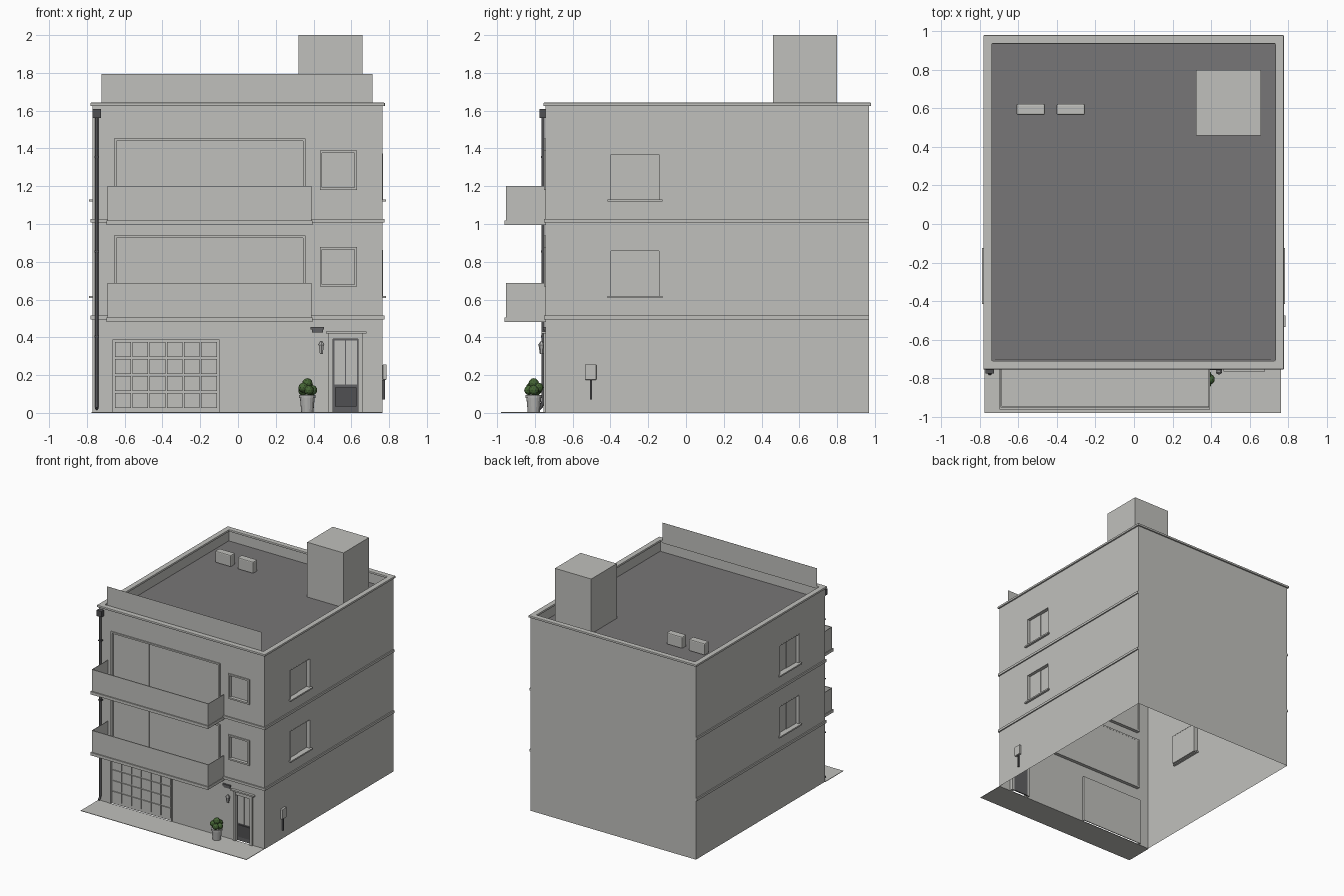
import bpy, bmesh, math, random
from mathutils import Vector, Matrix

if "Cube" in bpy.data.objects:
    bpy.data.objects.remove(bpy.data.objects["Cube"], do_unlink=True)
random.seed(4)


def material(name, *rgb):
    m = bpy.data.materials.new(name)
    m.use_nodes = True
    m.diffuse_color = (*rgb, 1)
    m.node_tree.nodes["Principled BSDF"].inputs["Base Color"].default_value = (*rgb, 1)
    return m


WALL = material("plaster grey", 0.53, 0.53, 0.505)
ROOF = material("roof grey", 0.187, 0.18, 0.184)
METAL = material("dark metal", 0.08, 0.08, 0.085)
DOOR = material("door grey", 0.12, 0.12, 0.125)
POT = material("pot grey", 0.45, 0.45, 0.44)
LEAF = material("leaf green", 0.06, 0.13, 0.035)

# Main outline of the house
LEFT, RIGHT, FRONT, BACK = -0.77, 0.766, -0.743, 0.968
ROOF_Z, TOP = 1.54, 1.624
STOREY = 0.512


def finish(name, bm, mat):
    me = bpy.data.meshes.new(name)
    bm.to_mesh(me)
    bm.free()
    me.materials.append(mat)
    ob = bpy.data.objects.new(name, me)
    bpy.context.collection.objects.link(ob)
    return ob


def bevel(ob, width):
    mod = ob.modifiers.new("bevel", "BEVEL")
    mod.width, mod.segments = width, 2


def boxes(name, mat, *items):
    """Each item is x0, x1, y0, y1, z0, z1."""
    bm = bmesh.new()
    for x0, x1, y0, y1, z0, z1 in items:
        size = Matrix.Diagonal((abs(x1 - x0), abs(y1 - y0), abs(z1 - z0), 1))
        mid = Vector((x0 + x1, y0 + y1, z0 + z1)) / 2
        bmesh.ops.create_cube(bm, size=1, matrix=Matrix.Translation(mid) @ size)
    return finish(name, bm, mat)


def on(side, u, d, z):
    """Point at u along a wall, d outwards from it, at height z."""
    if side == "front":
        return (u, FRONT - d, z)
    if side == "back":
        return (u, BACK + d, z)
    return (RIGHT + d if side == "east" else LEFT - d, u, z)


def wall_boxes(name, mat, side, *items):
    """Each item is u0, u1, d0, d1, z0, z1 against the given wall."""
    out = []
    for u0, u1, d0, d1, z0, z1 in items:
        a, b = on(side, u0, d0, z0), on(side, u1, d1, z1)
        out.append([c for pair in zip(a, b) for c in pair])
    return boxes(name, mat, *out)


def wall(name, side, u0, u1, holes=()):
    us = sorted({u0, u1, *[c for h in holes for c in h[:2]]})
    zs = sorted({0, TOP, *[c for h in holes for c in h[2:]]})
    bm = bmesh.new()
    for a, b in zip(us, us[1:]):
        for c, e in zip(zs, zs[1:]):
            u, z = (a + b) / 2, (c + e) / 2
            if any(h[0] < u < h[1] and h[2] < z < h[3] for h in holes):
                continue
            bm.faces.new([bm.verts.new(on(side, *p)) for p in
                          ((a, 0, c), (b, 0, c), (b, 0, e), (a, 0, e))])
    bmesh.ops.remove_doubles(bm, verts=bm.verts, dist=1e-5)
    out = Vector(on(side, 0, 1, 0)) - Vector(on(side, 0, 0, 0))
    for f in bm.faces:
        f.normal_update()
        if f.normal.dot(out) < 0:
            f.normal_flip()
    return finish(name, bm, WALL)


def window(name, side, hole, panes, trim, proud, depth):
    """Frame standing proud of the wall around stepped panes set back by depth."""
    u0, u1, z0, z1 = hole
    u0, u1, z0, z1 = u0 - 0.002, u1 + 0.002, z0 - 0.002, z1 + 0.002
    d0 = -depth - 0.006
    wall_boxes(name + "_frame", WALL, side,
               (u0, u0 + trim, d0, proud, z0, z1), (u1 - trim, u1, d0, proud, z0, z1),
               (u0 + trim, u1 - trim, d0, proud, z1 - trim, z1),
               (u0 + trim, u1 - trim, d0, proud, z0, z0 + trim))
    w = (u1 - u0 - 2 * trim) / panes
    wall_boxes(name + "_panes", WALL, side,
               *[(u0 + trim + i * w, u0 + trim + (i + 1) * w, d0 + 0.001,
                  -depth + 0.005 * (panes - 1 - i), z0 + trim, z1 - trim) for i in range(panes)])


# Walls with their openings
garage = (-0.673, -0.09, 0, 0.398)
entry = (0.48, 0.66, 0, 0.42)
big = [(-0.655, 0.355, 0.505 + s, 0.938 + s) for s in (0, STOREY)]
small = [(0.435, 0.628, 0.67 + s, 0.876 + s) for s in (0, STOREY)]
flank = [(-0.4, -0.14, 0.615 + s, 0.86 + s) for s in (0, STOREY)]
wall("front_wall", "front", LEFT, RIGHT, [garage, entry] + big + small)
wall("back_wall", "back", LEFT, RIGHT)
for side in ("east", "west"):
    wall(side + "_wall", side, FRONT, BACK, flank)

# Windows, sills and storey bands
for i in range(2):
    window(f"balcony_window_{i}", "front", big[i], 3, 0.013, 0.01, 0.022)
    window(f"small_window_{i}", "front", small[i], 1, 0.013, 0.01, 0.018)
    band = 0.495 + i * STOREY
    wall_boxes(f"front_band_{i}", WALL, "front",
               (LEFT - 0.01, RIGHT + 0.01, 0, 0.01, band, band + 0.02))
    for side in ("east", "west"):
        window(f"{side}_window_{i}", side, flank[i], 2, 0.005, 0.001, 0.03)
        u0, u1, z0, z1 = flank[i]
        wall_boxes(f"{side}_sill_{i}", WALL, side,
                   (u0 - 0.015, u1 + 0.015, -0.02, 0.018, z0 - 0.008, z0 + 0.004))
        wall_boxes(f"{side}_band_{i}", WALL, side, (FRONT, BACK, 0, 0.01, band, band + 0.02))

# Balconies: slab with thin parapet panels
for i in range(2):
    z = 0.482 + i * STOREY
    top = z + 0.206
    boxes(f"balcony_{i}", WALL,
          (-0.697, 0.394, -0.962, FRONT, z, z + 0.024),
          (-0.692, 0.39, -0.952, -0.944, z + 0.024, top),
          (-0.692, -0.688, -0.944, FRONT, z + 0.024, top),
          (0.386, 0.39, -0.944, FRONT, z + 0.024, top))


def ring(name, grow, width, z0, z1):
    """Rectangular ring following the outline of the house."""
    bm = bmesh.new()
    loops = []
    for g, z in ((grow, z0), (grow, z1), (grow - width, z1), (grow - width, z0)):
        a, b, c, e = LEFT - g, RIGHT + g, FRONT - g, BACK + g
        loops.append([bm.verts.new((x, y, z)) for x, y in ((a, c), (b, c), (b, e), (a, e))])
    for p, q in zip(loops, loops[1:] + loops[:1]):
        for i in range(4):
            j = (i + 1) % 4
            bm.faces.new((p[i], p[j], q[j], q[i]))
    return finish(name, bm, WALL)


# Roof, parapet, coping and raised front screen
boxes("roof", ROOF, (LEFT + 0.001, RIGHT - 0.001, FRONT + 0.001, BACK - 0.001,
                     ROOF_Z - 0.004, ROOF_Z))
ring("parapet_lining", -0.016, 0.006, ROOF_Z, TOP)
bevel(ring("coping", 0.012, 0.045, TOP, TOP + 0.018), 0.004)
boxes("front_screen", WALL, (-0.722, 0.712, -0.705, -0.704, TOP, 1.795))
boxes("stair_house", WALL, (0.321, 0.658, 0.46, 0.799, ROOF_Z, 2))
for i, x in enumerate((-0.61, -0.402)):
    bevel(boxes(f"air_unit_{i}", WALL, (x, x + 0.147, 0.566, 0.624, ROOF_Z, 1.638)), 0.008)

# Pavement and garage door with raised panels
boxes("pavement", WALL, (LEFT - 0.005, RIGHT - 0.002, -0.98, FRONT, 0, 0.004))
wall_boxes("garage_frame", WALL, "front",
           (-0.674, -0.663, -0.022, 0.003, 0, 0.399), (-0.1, -0.089, -0.022, 0.003, 0, 0.399),
           (-0.663, -0.1, -0.022, 0.003, 0.388, 0.399))
wall_boxes("garage_door", WALL, "front", (-0.663, -0.1, -0.022, -0.015, 0, 0.388))
wall_boxes("garage_panels", WALL, "front",
           *[(-0.65 + c * 0.091, -0.567 + c * 0.091, -0.015, -0.007,
              0.025 + r * 0.09, 0.106 + r * 0.09) for c in range(6) for r in range(4)])

# Entrance door
wall_boxes("door_frame", WALL, "front",
           (0.48, 0.503, -0.03, 0.012, 0, 0.42), (0.636, 0.66, -0.03, 0.012, 0, 0.42),
           (0.503, 0.636, -0.03, 0.008, 0.39, 0.42), (0.465, 0.68, 0, 0.022, 0.42, 0.432))
wall_boxes("door_leaf", DOOR, "front", (0.503, 0.636, -0.03, -0.02, 0, 0.39))
wall_boxes("door_glass", WALL, "front",
           (0.51, 0.567, -0.02, -0.014, 0.15, 0.382), (0.572, 0.629, -0.02, -0.014, 0.15, 0.382))
wall_boxes("door_lower_panel", METAL, "front", (0.513, 0.627, -0.02, -0.012, 0.035, 0.135))


def cone(bm, r0, r1, z0, z1, x, y, n=16):
    bmesh.ops.create_cone(bm, cap_ends=True, segments=n, radius1=r0, radius2=r1,
                          depth=z1 - z0, matrix=Matrix.Translation((x, y, (z0 + z1) / 2)))


# Wall lamp and small stepped plate beside the door
bm = bmesh.new()
cone(bm, 0.009, 0.016, 0.313, 0.36, 0.441, -0.765, 6)
cone(bm, 0.018, 0.006, 0.36, 0.378, 0.441, -0.765, 6)
finish("wall_lamp", bm, POT)
wall_boxes("lamp_bracket", METAL, "front", (0.435, 0.447, 0, 0.015, 0.345, 0.36))
wall_boxes("wall_plate", DOOR, "front", (0.385, 0.456, 0, 0.014, 0.442, 0.455),
           (0.393, 0.45, 0, 0.008, 0.425, 0.442))

# Meter box on the side wall
bevel(wall_boxes("meter_box", WALL, "east", (-0.535, -0.475, 0, 0.02, 0.175, 0.257)), 0.003)
wall_boxes("meter_pipe", METAL, "east", (-0.508, -0.498, 0, 0.012, 0.07, 0.175))

# Downpipe with hopper and brackets
curve = bpy.data.curves.new("downpipe", "CURVE")
curve.dimensions = "3D"
curve.bevel_depth, curve.bevel_resolution, curve.use_fill_caps = 0.009, 2, True
path = curve.splines.new("POLY")
path.points.add(3)
for p, (y, z) in zip(path.points, ((-0.757, 1.57), (-0.757, 0.06), (-0.765, 0.035), (-0.778, 0.022))):
    p.co = (-0.748, y, z, 1)
curve.materials.append(METAL)
bpy.context.collection.objects.link(bpy.data.objects.new("downpipe", curve))
wall_boxes("pipe_hopper", METAL, "front", (-0.77, -0.726, 0, 0.032, 1.56, 1.61))
wall_boxes("pipe_brackets", METAL, "front",
           *[(-0.761, -0.735, 0, 0.025, z, z + 0.01) for z in (0.4, 0.85, 1.35)])

# Potted plant
PX, PY = 0.367, -0.806
bm = bmesh.new()
cone(bm, 0.032, 0.039, 0.004, 0.08, PX, PY)
cone(bm, 0.044, 0.044, 0.08, 0.095, PX, PY)
finish("plant_pot", bm, POT)
bm = bmesh.new()
for i in range(6):
    a = i * math.tau / 5
    r, z = (0.026, 0.12 + 0.014 * (i % 2)) if i < 5 else (0, 0.156)
    spot = Matrix.Translation((PX + r * math.cos(a), PY + r * math.sin(a), z))
    bmesh.ops.create_icosphere(bm, subdivisions=2, radius=random.uniform(0.026, 0.031), matrix=spot)
finish("plant_leaves", bm, LEAF)
